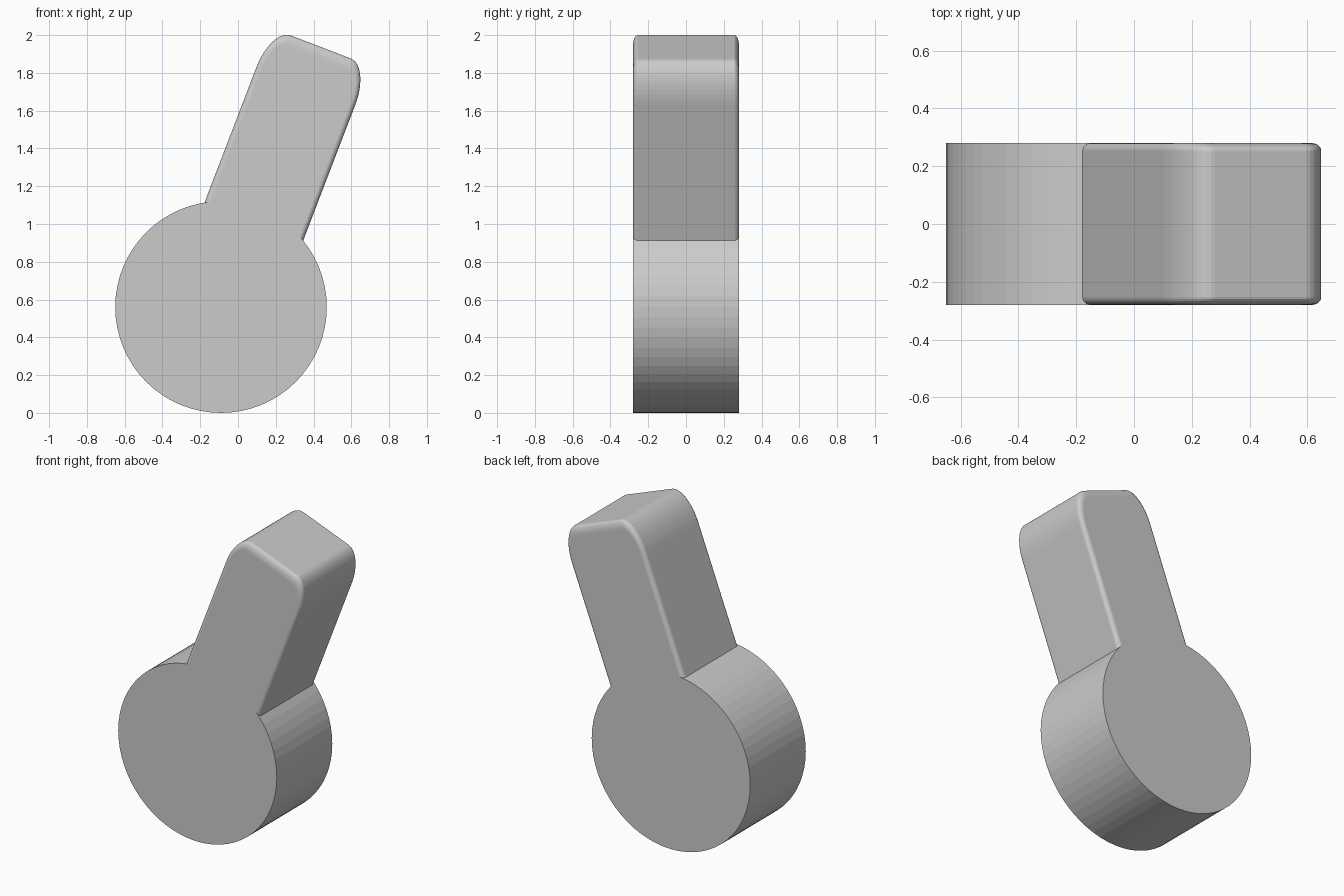
import bpy, bmesh
from math import sin, cos, pi, radians
from mathutils import Matrix, Vector

if "Cube" in bpy.data.objects:
    bpy.data.objects.remove(bpy.data.objects["Cube"])

HALF = 0.28              # half thickness and half width of the lever
HUB = (-0.09, 0.0, 0.56)
TILT = radians(21)


def finish(bm, name):
    bmesh.ops.recalc_face_normals(bm, faces=bm.faces)
    mesh = bpy.data.meshes.new(name)
    bm.to_mesh(mesh)
    bm.free()
    ob = bpy.data.objects.new(name, mesh)
    bpy.context.collection.objects.link(ob)
    return ob


# Round hub lying on its side
bm = bmesh.new()
bmesh.ops.create_cone(bm, cap_ends=True, segments=64, radius1=0.56, radius2=0.56,
                      depth=2 * HALF,
                      matrix=Matrix.Translation(HUB) @ Matrix.Rotation(pi / 2, 4, 'X'))
hub = finish(bm, "round_hub")


# Lever outline: top corners rounded, stretched lengthwise
def outline(inset, y, n=12):
    w, top, r = HALF - inset, 0.7375 - inset, 0.11 - inset
    right = [(w - r + r * cos(i * pi / 2 / n), top - r + r * sin(i * pi / 2 / n))
             for i in range(n + 1)]
    left = [(-x, z) for x, z in reversed(right)]
    pts = [(w, 0.08)] + right + left + [(-w, 0.08)]
    return [Vector((x, y, z * 2)) for x, z in pts]


# Lever: outlines lofted front to back with softened front and back edges
bm = bmesh.new()
EDGE, STEPS = 0.027, 6
layers = []
for i in range(STEPS + 1):
    a = i * pi / 2 / STEPS
    layers.append((EDGE * (1 - sin(a)), -HALF + EDGE * (1 - cos(a))))
layers += [(t, -y) for t, y in reversed(layers)]
rings = [[bm.verts.new(p) for p in outline(t, y)] for t, y in layers]
for a, b in zip(rings, rings[1:]):
    for i in range(len(a)):
        j = (i + 1) % len(a)
        bm.faces.new((a[i], a[j], b[j], b[i]))
bm.faces.new(rings[0])
bm.faces.new(rings[-1])
bm.transform(Matrix.Translation(HUB) @ Matrix.Rotation(TILT, 4, 'Y'))
lever = finish(bm, "tilted_lever")
